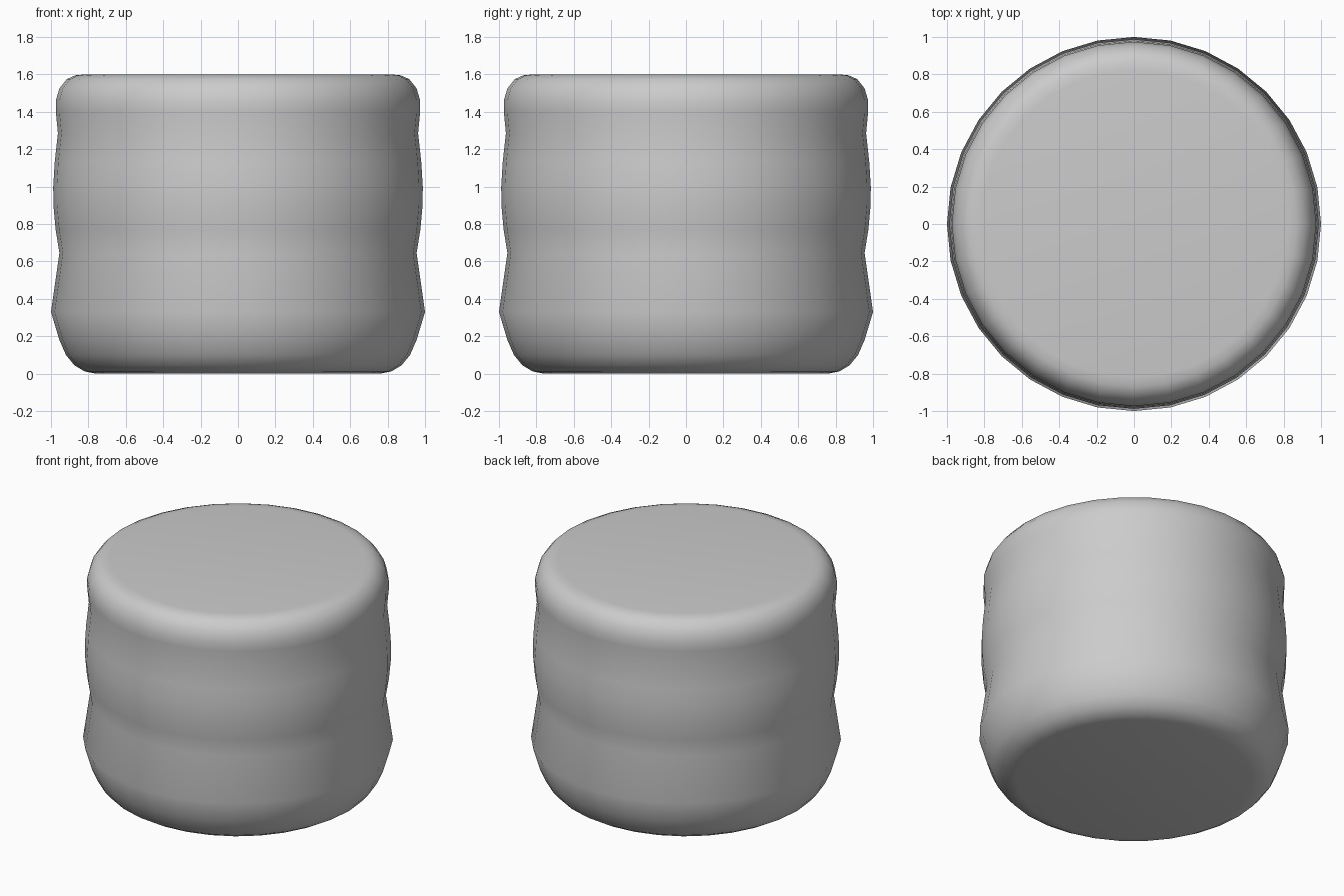
import bpy, bmesh
from math import cos, sin, pi

if "Cube" in bpy.data.objects:
    bpy.data.objects.remove(bpy.data.objects["Cube"])

SIDES = 32

# Half outline of the body, bottom to top: (radius, height)
profile = [
    (0.76, 0.0), (0.82, 0.012), (0.875, 0.045), (0.92, 0.10), (0.955, 0.18),
    (1.0, 0.33), (0.955, 0.645), (0.975, 0.77), (0.987, 0.90), (0.988, 1.0),
    (0.98, 1.13), (0.963, 1.285), (0.974, 1.40), (0.974, 1.46),
    (0.955, 1.525), (0.915, 1.575), (0.87, 1.595), (0.82, 1.60),
]

# Lathe the outline into rings
bm = bmesh.new()
rings = [[bm.verts.new((r * cos(2 * pi * i / SIDES), r * sin(2 * pi * i / SIDES), z))
          for i in range(SIDES)] for r, z in profile]
for low, high in zip(rings, rings[1:]):
    for i in range(SIDES):
        j = (i + 1) % SIDES
        bm.faces.new((low[i], low[j], high[j], high[i]))

# Flat bottom and top
bm.faces.new(rings[0][::-1])
bm.faces.new(rings[-1])
for f in bm.faces:
    f.smooth = True

mesh = bpy.data.meshes.new("cushion_body")
bm.to_mesh(mesh)
bm.free()
body = bpy.data.objects.new("cushion_body", mesh)
bpy.context.collection.objects.link(body)
